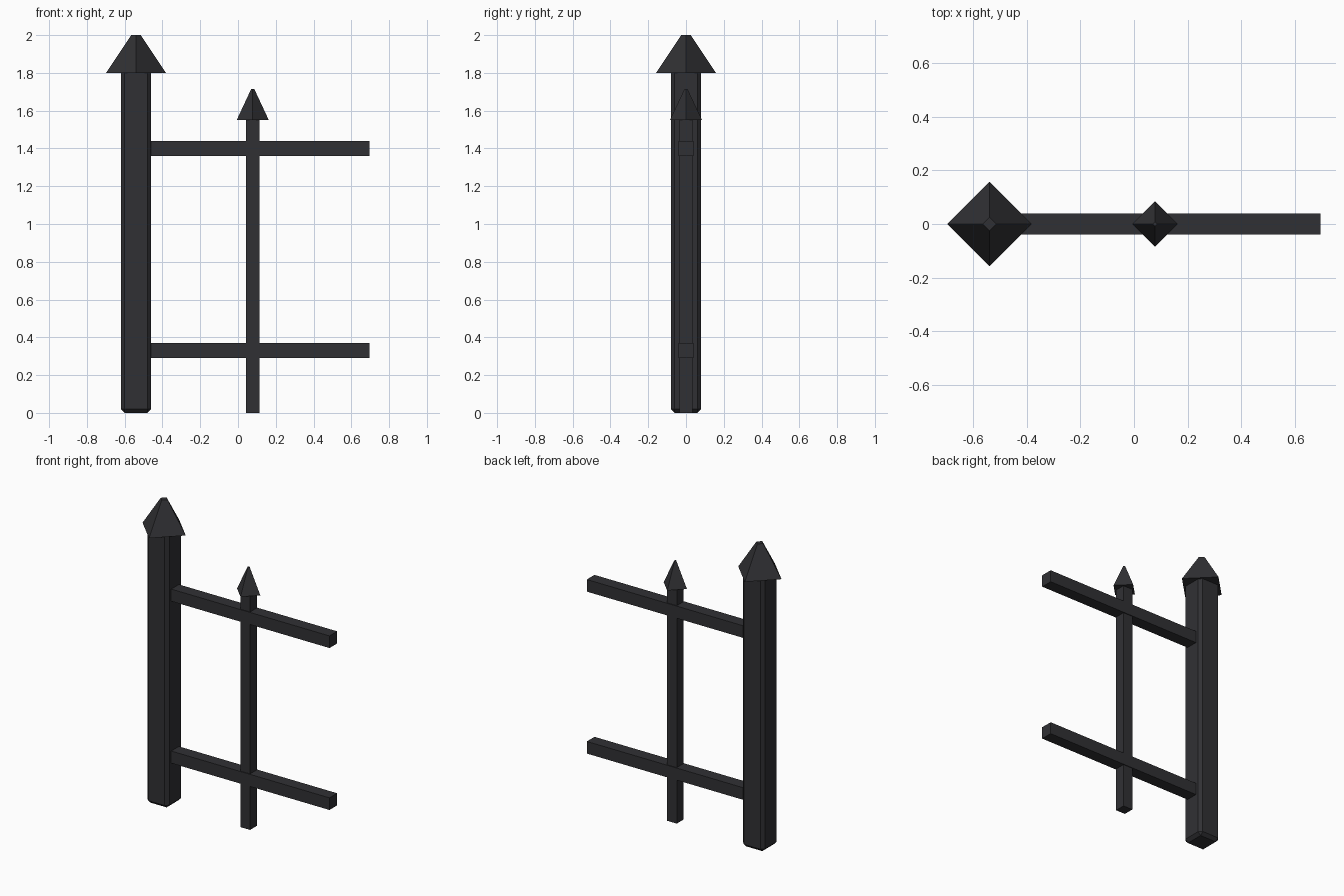
import bpy

if "Cube" in bpy.data.objects:
    bpy.data.objects.remove(bpy.data.objects["Cube"])

iron = bpy.data.materials.new("dark_iron")
iron.diffuse_color = (0.03, 0.03, 0.034, 1)
iron.use_nodes = True
iron.node_tree.nodes["Principled BSDF"].inputs["Base Color"].default_value = iron.diffuse_color


def finish(name):
    ob = bpy.context.object
    ob.name = name
    ob.data.materials.append(iron)
    return ob


def box(name, x0, x1, depth, z0, z1, bevel=0):
    bpy.ops.mesh.primitive_cube_add(size=1, location=((x0 + x1) / 2, 0, (z0 + z1) / 2))
    bpy.context.object.scale = (x1 - x0, depth, z1 - z0)
    bpy.ops.object.transform_apply(location=False, rotation=False, scale=True)
    ob = finish(name)
    if bevel:
        mod = ob.modifiers.new("chamfer", "BEVEL")
        mod.width = bevel
        mod.segments = 1
    return ob


def spike(name, x, z0, z1, radius, tip):
    # four-sided cap with its corners on the x and y axes
    bpy.ops.mesh.primitive_cone_add(vertices=4, radius1=radius, radius2=tip,
                                    depth=z1 - z0, location=(x, 0, (z0 + z1) / 2))
    return finish(name)


# Main post with chamfered edges and its cap
box("post", -0.62, -0.46, 0.16, 0, 1.82, bevel=0.02)
spike("post_cap", -0.54, 1.80, 2.0, 0.158, 0.025)

# Thin picket with its cap
box("picket", 0.043, 0.113, 0.07, 0, 1.56)
spike("picket_cap", 0.078, 1.55, 1.715, 0.085, 0.008)

# Horizontal rails
for name, z in (("lower_rail", 0.33), ("upper_rail", 1.40)):
    box(name, -0.47, 0.697, 0.08, z - 0.04, z + 0.04)
